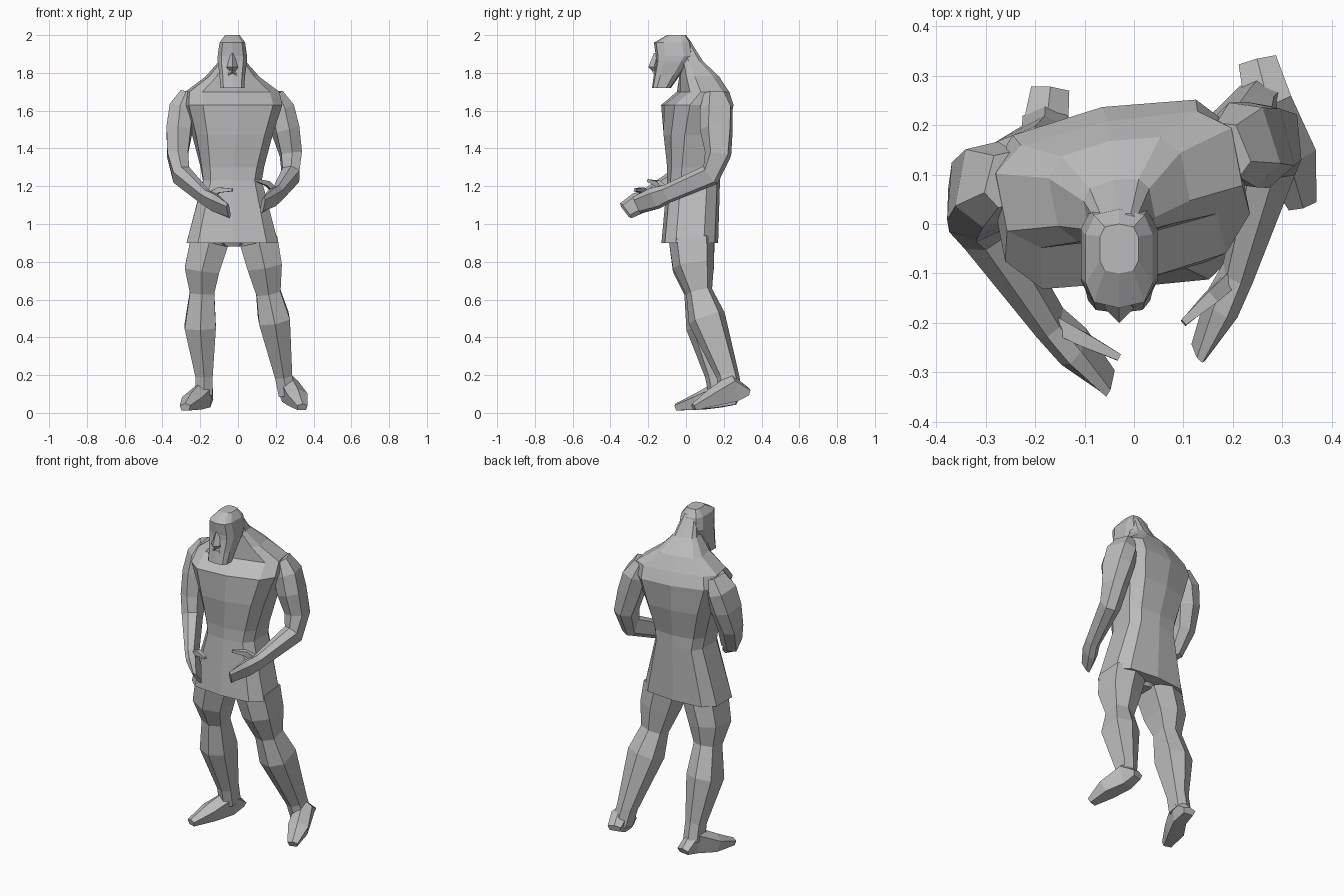
import bpy, bmesh
from math import cos, sin, pi, radians, copysign
from mathutils import Matrix, Vector

cube = bpy.data.objects.get("Cube")
if cube:
    bpy.data.objects.remove(cube, do_unlink=True)

COLOUR = (0.5, 0.5, 0.5, 1)
grey = bpy.data.materials.new("plain_grey")
grey.use_nodes = True
grey.diffuse_color = COLOUR
grey.node_tree.nodes["Principled BSDF"].inputs["Base Color"].default_value = COLOUR

SIDEWAYS = Vector((1, 0, 0))
BACKWARD = Vector((0, 1, 0))
UPWARD = Vector((0, 0, 1))
MIDDLE = -0.03          # the trunk and head stand slightly off centre
WAIST, CHEST = 1.2, 1.6
CHEST_TURN = radians(11)


def outline(sides):
    """Unit cross-section: a rounded polygon with one corner at the front."""
    def swell(value):
        return copysign(abs(value) ** 0.6, value)
    angles = [2 * pi * i / sides - pi / 2 for i in range(sides)]
    return [(swell(cos(a)), swell(sin(a))) for a in angles]


def ring(centre, across, along, width, depth, sides):
    return [centre + across * (u * width) + along * (v * depth)
            for u, v in outline(sides)]


def loft(name, rings):
    """Skin a list of rings with flat faces, closing both ends."""
    bm = bmesh.new()
    loops = [[bm.verts.new(point) for point in points] for points in rings]
    for low, high in zip(loops, loops[1:]):
        for i in range(len(low)):
            bm.faces.new((low[i - 1], low[i], high[i], high[i - 1]))
    bm.faces.new(loops[0])
    bm.faces.new(loops[-1])
    bmesh.ops.recalc_face_normals(bm, faces=bm.faces)
    mesh = bpy.data.meshes.new(name)
    bm.to_mesh(mesh)
    bm.free()
    mesh.materials.append(grey)
    bpy.context.collection.objects.link(bpy.data.objects.new(name, mesh))


def stack(name, levels, turn=0):
    """Level rings (height, centre y, half width, half depth) turning above the waist."""
    rings = []
    for height, y, width, depth in levels:
        share = min(max((height - WAIST) / (CHEST - WAIST), 0), 1)
        spin = Matrix.Rotation(turn * share, 3, "Z")
        rings.append(ring(Vector((MIDDLE, y, height)), spin @ SIDEWAYS,
                          spin @ BACKWARD, width, depth, sides=10))
    loft(name, rings)


def tube(name, path, sizes, reference, sides=6):
    """Rings square to a path, each with a half width and half depth."""
    points = [Vector(p) for p in path]
    befores = points[:1] + points[:-1]
    afters = points[1:] + points[-1:]
    rings = []
    for point, before, after, (width, depth) in zip(points, befores, afters, sizes):
        forward = (after - before).normalized()
        across = forward.cross(reference).normalized()
        rings.append(ring(point, across, forward.cross(across), width, depth, sides))
    loft(name, rings)


# Tunic: flared skirt, narrow waist, broad turned chest and sloping neck
stack("tunic", [
    (0.9, 0.02, 0.25, 0.15),
    (1.23, 0.04, 0.16, 0.14),
    (1.3, 0.04, 0.17, 0.14),
    (1.47, 0.05, 0.21, 0.17),
    (1.63, 0.06, 0.26, 0.18),
    (1.7, 0.09, 0.25, 0.12),
    (1.78, 0.07, 0.14, 0.1),
    (1.86, 0.03, 0.07, 0.06),
    (1.97, -0.01, 0.04, 0.03),
], CHEST_TURN)
stack("pelvis", [(0.88, 0.03, 0.04, 0.06), (0.95, 0.03, 0.12, 0.1)])

# Head: jutting bearded jaw, sunken eye line, forehead and flat crown
stack("head", [
    (1.72, -0.13, 0.065, 0.05),
    (1.79, -0.1, 0.07, 0.07),
    (1.86, -0.07, 0.08, 0.09),
    (1.89, -0.06, 0.08, 0.1),
    (1.96, -0.07, 0.07, 0.1),
    (2, -0.05, 0.04, 0.05),
])
tube("nose", [(MIDDLE, -0.15, 1.9), (MIDDLE, -0.17, 1.83), (MIDDLE, -0.15, 1.81)],
     [(0.01, 0.02), (0.03, 0.03), (0.02, 0.02)], BACKWARD, sides=4)
for side, way in (("left", 1), ("right", -1)):
    tube(side + "_moustache",
         [(MIDDLE, -0.16, 1.81), (MIDDLE + way * 0.05, -0.14, 1.76)],
         [(0.02, 0.02), (0.01, 0.01)], BACKWARD, sides=4)

# Arms: shoulder top, deltoid, biceps, above elbow, elbow, wrist, fingertips
arms = {
    "left": [(0.19, 0.15, 1.69), (0.22, 0.16, 1.61), (0.25, 0.16, 1.5), (0.28, 0.17, 1.37),
             (0.28, 0.13, 1.26), (0.21, -0.1, 1.16), (0.13, -0.26, 1.1)],
    "right": [(-0.26, 0.09, 1.69), (-0.29, 0.08, 1.61), (-0.31, 0.06, 1.5), (-0.32, 0.03, 1.37),
              (-0.3, -0.01, 1.26), (-0.17, -0.2, 1.14), (-0.05, -0.32, 1.07)],
}
arm_sizes = [(0.04, 0.06), (0.07, 0.09), (0.07, 0.09), (0.06, 0.07), (0.05, 0.06),
             (0.03, 0.05), (0.03, 0.06), (0.01, 0.05)]
thumb_tips = {"left": (0.1, -0.2, 1.23), "right": (-0.03, -0.27, 1.18)}

# Legs: hip, lower thigh, knee, calf, ankle, heel
legs = {
    "left": [(0.11, 0.03, 0.91), (0.14, 0.04, 0.78), (0.16, 0.07, 0.64),
             (0.19, 0.11, 0.5), (0.24, 0.22, 0.2), (0.26, 0.24, 0.1)],
    "right": [(-0.15, 0.03, 0.91), (-0.19, 0.04, 0.76), (-0.19, 0.06, 0.64),
              (-0.2, 0.1, 0.46), (-0.18, 0.16, 0.2), (-0.18, 0.18, 0.1)],
}
leg_sizes = [(0.11, 0.12), (0.1, 0.11), (0.07, 0.07), (0.09, 0.1),
             (0.05, 0.06), (0.05, 0.06)]

# Feet: heel, instep, ball, toe; the left heel is lifted
feet = {
    "left": [(0.25, 0.33, 0.11), (0.27, 0.25, 0.13), (0.31, 0.14, 0.08), (0.34, 0.04, 0.03)],
    "right": [(-0.17, 0.27, 0.06), (-0.18, 0.18, 0.1), (-0.24, 0.07, 0.06), (-0.28, -0.05, 0.03)],
}
foot_sizes = [(0.04, 0.02), (0.05, 0.08), (0.06, 0.05), (0.03, 0.02)]

for side in ("left", "right"):
    *upper, wrist, tip = [Vector(p) for p in arms[side]]
    palm = wrist.lerp(tip, 0.4)
    tube(side + "_arm", upper + [wrist, palm, tip], arm_sizes, BACKWARD - UPWARD)

    # Thumb: leaves the wrist and arches slightly upward
    thumb_tip = Vector(thumb_tips[side])
    knuckle = wrist.lerp(thumb_tip, 0.5) + UPWARD * 0.02
    tube(side + "_thumb", [wrist, knuckle, thumb_tip],
         [(0.03, 0.02), (0.02, 0.02), (0.01, 0.01)], BACKWARD - UPWARD, sides=4)

    tube(side + "_leg", legs[side], leg_sizes, BACKWARD)
    tube(side + "_foot", feet[side], foot_sizes, UPWARD, sides=5)
